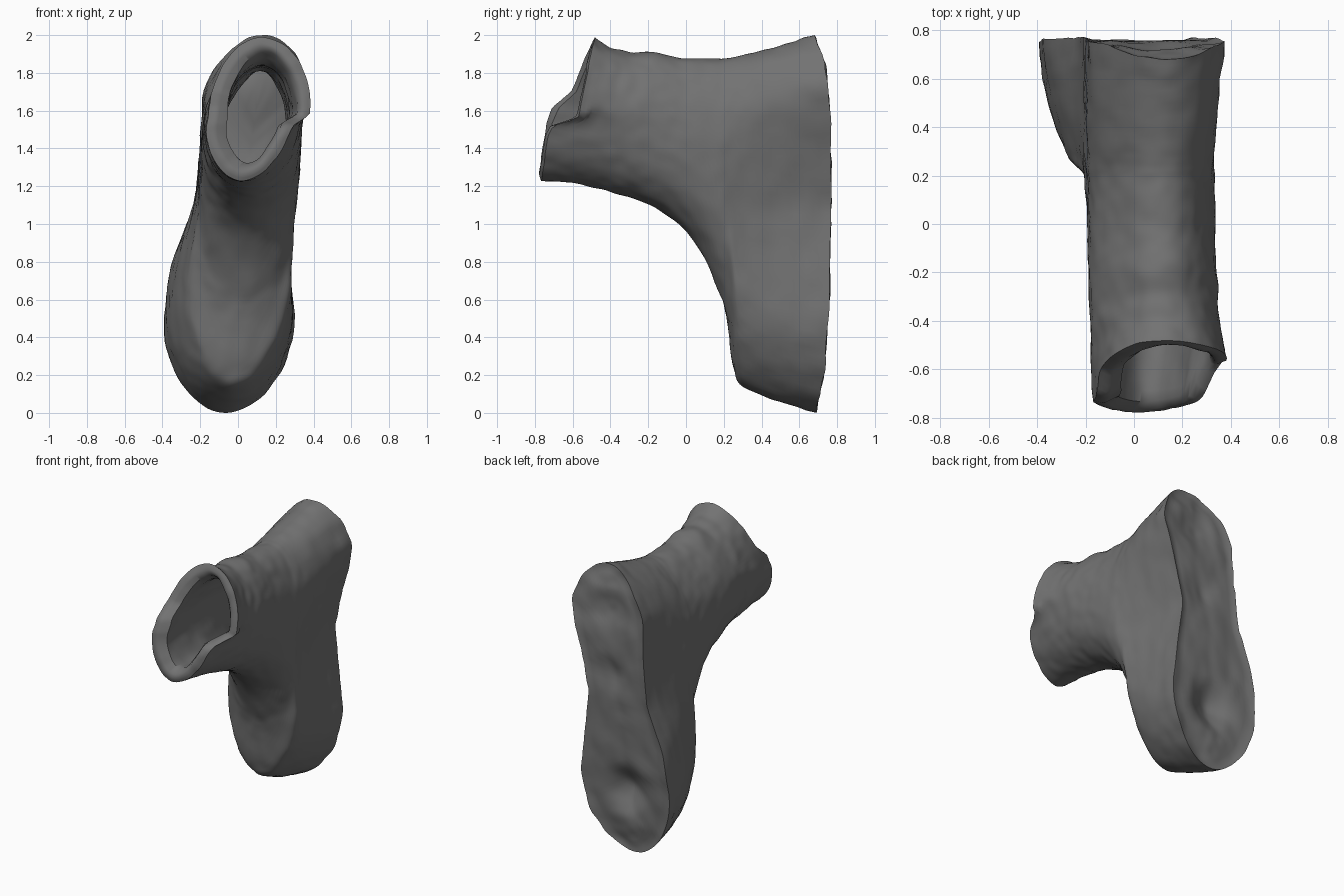
import bpy, bmesh, math
from mathutils import Vector, noise

if "Cube" in bpy.data.objects:
    bpy.data.objects.remove(bpy.data.objects["Cube"])

N = 112  # points around each section


def lerp_table(table, t, col=1):
    """Linear lookup in rows sorted by first value."""
    if t <= table[0][0]:
        return table[0][col]
    for a, b in zip(table, table[1:]):
        if t <= b[0]:
            f = (t - a[0]) / (b[0] - a[0])
            return a[col] + (b[col] - a[col]) * f
    return table[-1][col]


# Toe/instep line and heel line: station (1 = sole, -1 = rim), z low, z high
SPAN = [(-1, 1.23, 1.99), (-.8, 1.215, 1.93), (-.55, 1.18, 1.905), (-.35, 1.13, 1.91),
        (-.15, 1.06, 1.89), (0, .97, 1.88), (.13, .82, 1.88), (.25, .61, 1.88),
        (.30, .46, 1.885), (.315, .37, 1.885), (.33, .27, 1.887), (.35, .19, 1.89),
        (.40, .14, 1.895), (.50, .105, 1.91), (.68, .06, 1.94), (.85, .025, 1.97), (1, 0, 2)]
# Side lines of the sole, the mid boot and the rim: z, left x, right x
SOLE = [(0, -.37, .25), (.5, -.395, .30), (.8, -.35, .27), (1.1, -.23, .23),
        (1.4, -.2, .30), (1.7, -.19, .38), (2, -.12, .39)]
MID = [(.2, -.24, .22), (.6, -.24, .28), (1.2, -.2, .32), (1.6, -.185, .345), (2, -.1, .35)]
RIM = [(1.2, -.18, .22), (1.45, -.18, .27), (1.52, -.17, .29), (1.58, -.155, .385),
       (1.8, -.135, .385), (2, -.1, .36)]
# Depth of the sole face, and of the rim on the right (notched) and left sides
SOLE_Y = [(0, .69), (.2, .73), (.6, .76), (1.2, .77), (1.6, .765), (1.85, .74), (2, .68)]
RIM_R = [(1.23, .765), (1.47, .73), (1.52, .70), (1.56, .57), (1.62, .56), (2, .48)]
RIM_L = [(1.23, .765), (1.53, .73), (1.62, .69), (1.7, .60), (1.95, .49), (2, .48)]


def point(p, a, inset=0.0, k=1.0, inner=False):
    """Point on the boot: station p, angle a, wall inset, cap shrink k."""
    q = max(-1, min(1, p))
    lo = lerp_table(SPAN, max(-1, q - .12) if inner else q) + inset + .3 * (1 - k)
    hi = lerp_table(SPAN, q, 2) - inset - .25 * (1 - k)
    if inner:
        lo = max(lo, .9) + .02
    z = (lo + hi) / 2 - (hi - lo) / 2 * math.cos(a)
    s = math.sin(a)
    # blend the side lines for this station
    if q >= 0:
        other, w = SOLE, max(0, 1 - ((1 - q) / .75) ** 2)
    else:
        other, w = RIM, abs(q) ** 2.5
    left, right = [lerp_table(MID, z, c) * (1 - w) + lerp_table(other, z, c) * w for c in (1, 2)]
    if inner:
        left += .03
    mid, half = (left + right) / 2, (right - left) / 2 - inset
    # round off toe and heel ends
    toe = math.exp(-((q - .3) / .2) ** 2)
    r_lo = (.45 * w + .36 * (1 - w) if q >= 0 else .36 - .04 * w) + .2 * toe
    r_hi = .36 + .12 * (1 - w)
    f = 1.0
    for d, r in ((z - lo, r_lo), (hi - z, r_hi)):
        r = min(r, (hi - lo) / 2)
        if d < r:
            f *= math.sqrt(max(0, 1 - (1 - d / r) ** 2))
    x = mid + math.copysign(half * f * k, s)
    # depth
    if p >= 0:
        y = p * lerp_table(SOLE_Y, z)
    else:
        m = max(0, min(1, .5 + 1.5 * s))
        y = p * (lerp_table(RIM_R, z) * m + lerp_table(RIM_L, z) * (1 - m))
    # tread hollows under the ball and heel
    if k < 1:
        y -= .012 * min(1, (1 - k) * 8)
        y -= .085 * math.exp(-((x + .05) ** 2 + (z - .45) ** 2) / .016)
        y -= .035 * math.exp(-((x - .1) ** 2 + (z - 1.7) ** 2) / .014)
        y -= .03 * math.exp(-((x - .05) ** 2 + (z - 1.25) ** 2) / .008)
    return Vector((x, y, z))


def stations(a, b, n):
    return [a + (b - a) * i / n for i in range(n + 1)]


# Section list: sole cap, outer wall, rolled lip, inner wall, footbed
sections = [(1, 0, k, False) for k in stations(0, .94, 12)]
outer = stations(1, .42, 14) + stations(.40, .24, 18) + stations(.21, -1, 40)
sections += [(p, 0, 1, False) for p in outer]
sections += [(-1.01, .015, 1, False), (-1.02, .035, 1, False), (-1.01, .055, 1, False)]
sections += [(p, .07, 1, True) for p in stations(-.97, .75, 30)]
sections += [(.75, .07, k, True) for k in (.7, .4, 0)]

bm = bmesh.new()
rings = []
for p, inset, k, inner in sections:
    rings.append([bm.verts.new(point(p, 2 * math.pi * i / N, inset, k, inner)) for i in range(N)])
toe_verts = [v for r, s in zip(rings, sections) if s[2] == 1 and s[1] == 0 and s[0] < .9
             for v in r if s[0] > -.9]
for r0, r1 in zip(rings, rings[1:]):
    for i in range(N):
        j = (i + 1) % N
        bm.faces.new((r0[i], r0[j], r1[j], r1[i]))

# Soften the upper so the toe dome and instep flow together
for _ in range(10):
    bmesh.ops.smooth_vert(bm, verts=toe_verts, factor=.5,
                          use_axis_x=True, use_axis_y=True, use_axis_z=True)
bmesh.ops.remove_doubles(bm, verts=bm.verts, dist=.0006)
bmesh.ops.recalc_face_normals(bm, faces=bm.faces)
bm.normal_update()

# Leather unevenness and creases around the ankle
moves = []
for v in bm.verts:
    c = v.co
    d = .006 * noise.noise(c * 6) + .005 * noise.noise(c * 14)
    ankle = math.exp(-((c.y + .38) / .17) ** 2)
    d += .008 * ankle * noise.noise(Vector((c.x * 5, c.y * 12, c.z * 7)))
    if c.y > .6:
        d += .006 * noise.noise(c * 9)
    moves.append((v, v.normal * d))
for v, d in moves:
    v.co += d

mesh = bpy.data.meshes.new("ankle_boot")
bm.to_mesh(mesh)
bm.free()
boot = bpy.data.objects.new("ankle_boot", mesh)
bpy.context.collection.objects.link(boot)

# Dark leather
leather = bpy.data.materials.new("dark_leather")
leather.diffuse_color = (.17, .17, .17, 1)
leather.use_nodes = True
leather.node_tree.nodes["Principled BSDF"].inputs["Base Color"].default_value = leather.diffuse_color
mesh.materials.append(leather)

# Stand on the ground
low = min(v.co.z for v in mesh.vertices)
for v in mesh.vertices:
    v.co.z -= low

bpy.context.view_layer.objects.active = boot
boot.select_set(True)
bpy.ops.object.shade_smooth_by_angle(angle=math.radians(50))
